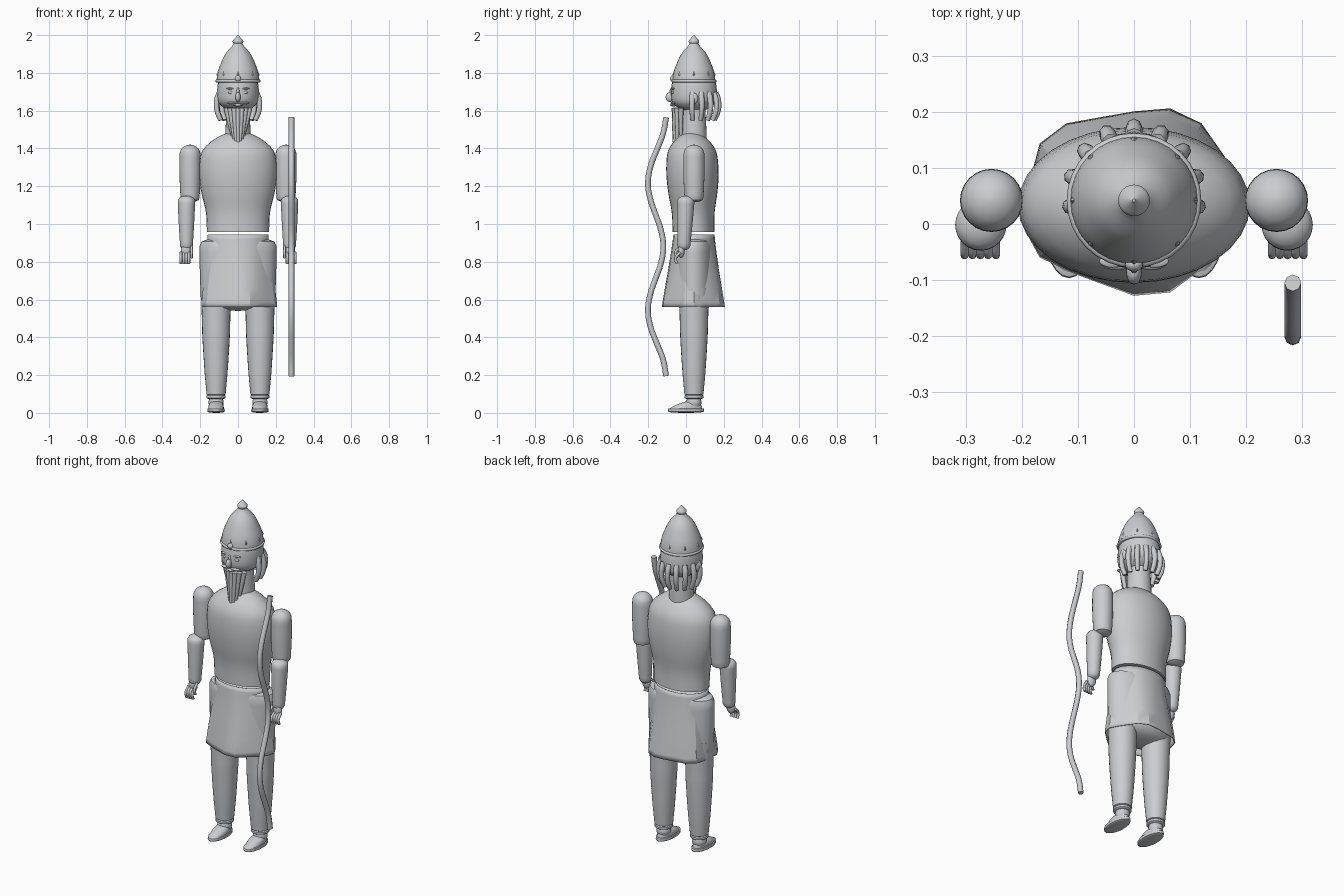
import bpy, bmesh, math
from mathutils import Vector, Matrix

if "Cube" in bpy.data.objects:
    bpy.data.objects.remove(bpy.data.objects["Cube"], do_unlink=True)

grey = bpy.data.materials.new("stone grey")
grey.use_nodes = True
grey.diffuse_color = (.6, .61, .63, 1)
grey.node_tree.nodes["Principled BSDF"].inputs["Base Color"].default_value = grey.diffuse_color
AXIS = .042  # y of the body's upright axis


def activate(ob):
    bpy.ops.object.select_all(action='DESELECT')
    ob.select_set(True)
    bpy.context.view_layer.objects.active = ob


def finish(ob, angle=50):
    ob.data.materials.append(grey)
    activate(ob)
    bpy.ops.object.shade_smooth_by_angle(angle=math.radians(angle))
    return ob


def from_bmesh(name, bm, angle=50):
    bmesh.ops.recalc_face_normals(bm, faces=bm.faces)
    mesh = bpy.data.meshes.new(name)
    bm.to_mesh(mesh)
    bm.free()
    ob = bpy.data.objects.new(name, mesh)
    bpy.context.collection.objects.link(ob)
    return finish(ob, angle)


def lerp(pair, t):
    return pair[0] + (pair[1] - pair[0]) * t


def smooth_value(values, t):
    """Smooth curve through evenly spaced values."""
    last = len(values) - 1
    i = min(int(t * last), last - 1)
    f = t * last - i
    b, c = values[i], values[i + 1]
    a, d = values[max(i - 1, 0)], values[min(i + 2, last)]
    slope_b, slope_c = (c - a) / 2, (d - b) / 2
    ease = f * f * (3 - 2 * f)
    return b + (c - b) * ease + slope_b * f * (1 - f) ** 2 - slope_c * f * f * (1 - f)


def rounding(distance, size):
    return math.sqrt(1 - (1 - distance / size) ** 2) if distance < size else 1


def turned(name, bottom, top, radii, x=0, y=(AXIS, AXIS), squash=(1, 1), ends=(0, 0),
           sides=24, steps=16, capped=True, fold=0, angle=40):
    """Upright oval form: radii spaced evenly from bottom to top, with rounded ends.
    The y centre and y squash change evenly; fold makes pleats that deepen downward."""
    bm = bmesh.new()
    loops = []
    for k in range(steps + 1):
        t = (1 - math.cos(math.pi * k / steps)) / 2
        z = lerp((bottom, top), t)
        r = smooth_value(radii, t) * rounding(z - bottom, ends[0]) * rounding(top - z, ends[1])
        r = max(r, .003)
        loop = []
        for i in range(sides):
            a = math.tau * i / sides
            pleated = r * (1 + fold * (1 - t) * math.cos(5 * a + .6))
            loop.append(bm.verts.new((x + pleated * math.cos(a),
                                      lerp(y, t) + pleated * lerp(squash, t) * math.sin(a), z)))
        loops.append(loop)
    for low, high in zip(loops, loops[1:]):
        for i in range(sides):
            j = (i + 1) % sides
            bm.faces.new((low[i], low[j], high[j], high[i]))
    if capped:
        bm.faces.new(loops[0])
        bm.faces.new(loops[-1])
    return from_bmesh(name, bm, angle)


def ball(name, at, size, segments=16, rings=10, turn=0):
    bm = bmesh.new()
    place = Matrix.Translation(at) @ Matrix.Rotation(turn, 4, 'Z') @ Matrix.Diagonal((*size, 1))
    bmesh.ops.create_uvsphere(bm, u_segments=segments, v_segments=rings, radius=1, matrix=place)
    return from_bmesh(name, bm)


def tube(name, points, radius, tip=1):
    curve = bpy.data.curves.new(name, 'CURVE')
    curve.dimensions = '3D'
    curve.bevel_depth = radius
    curve.bevel_resolution = 2
    curve.resolution_u = 4
    curve.use_fill_caps = True
    spline = curve.splines.new('BEZIER')
    spline.bezier_points.add(len(points) - 1)
    for i, (knot, p) in enumerate(zip(spline.bezier_points, points)):
        knot.co = p
        knot.handle_left_type = knot.handle_right_type = 'AUTO'
        knot.radius = lerp((1, tip), i / (len(points) - 1))
    ob = bpy.data.objects.new(name, curve)
    bpy.context.collection.objects.link(ob)
    activate(ob)
    bpy.ops.object.convert(target='MESH')
    return finish(bpy.context.object)


# Torso, neck and pelvis
turned("torso", .957, 1.49, (.165, .17, .195, .207, .195, .16), y=(.04, .03),
       squash=(.67, .67), ends=(0, .13), sides=32, steps=24)
turned("neck", 1.45, 1.63, (.068, .06))
turned("pelvis", .54, .94, (.195, .202, .205), squash=(.57, .5), ends=(.06, .05))

# Pleated skirt with a thin cloth edge
skirt = turned("skirt", .56, .945, (.198, .16), squash=(.83, .68), sides=20, steps=6,
               capped=False, fold=.06, angle=25)
cloth = skirt.modifiers.new("cloth thickness", 'SOLIDIFY')
cloth.thickness = .004

# Head and face
turned("head", 1.59, 1.78, (.085, .108, .11, .1), squash=(1.1, 1.1), ends=(.06, 0))
ball("nose", (0, -.086, 1.672), (.014, .022, .026))
ball("nose_bridge", (0, -.072, 1.695), (.009, .016, .03))
ball("lips", (0, -.068, 1.63), (.025, .016, .008))
for side, s in (("left", 1), ("right", -1)):
    ball(side + "_eye", (s * .037, -.066, 1.697), (.015, .01, .009))
    ball(side + "_brow", (s * .038, -.066, 1.717), (.024, .012, .005))
    ball(side + "_ear", (s * .106, AXIS, 1.665), (.012, .022, .03))
    ball(side + "_moustache", (s * .03, -.068, 1.64), (.03, .014, .007))

# Beard strands, longest in the middle
for i in range(-3, 4):
    t = i / 3
    back = .035 * t * t
    tip = 1.435 + back
    tube("beard_strand", [(lerp((.03, .062), h) * t, back - .062, lerp((tip, 1.615), h))
                          for h in (1, .7, .3, 0)], .014, .65)

# Hair locks around the sides and back
for i in range(9):
    a = lerp((-.15, math.pi + .15), i / 8)
    tube("hair_lock", [(.112 * bulge * math.cos(a), .05 + .12 * bulge * math.sin(a), z)
                       for bulge, z in ((.88, 1.695), (1, 1.66), (1, 1.6), (.83, 1.55))], .016, .8)

# Pointed hat with a knob, rolled brim, studs and front jewel
turned("hat", 1.75, 1.955, (.114, .108, .09, .065, .024), sides=32)
turned("hat_knob", 1.952, 2, (.023, .028, .016, .003))
bpy.ops.mesh.primitive_torus_add(location=(0, AXIS, 1.757), major_radius=.112, minor_radius=.008,
                                 major_segments=32, minor_segments=8)
bpy.context.object.name = "hat_brim"
finish(bpy.context.object)
for i in range(8):
    a = math.tau * i / 8
    spot = Vector((math.cos(a), math.sin(a), 0)) * .107 + Vector((0, AXIS, 1.79))
    ball("hat_stud", spot, (.007, .009, .018), segments=4, rings=2, turn=a)
ball("hat_jewel", (0, -.072, 1.77), (.016, .013, .016))

for side, s in (("left", 1), ("right", -1)):
    # Arms
    turned(side + "_upper_arm", 1.115, 1.42, (.05, .056, .055), s * .254, ends=(.02, .05))
    turned(side + "_forearm", .86, 1.15, (.033, .041, .047), s * .273, y=(-.012, 0), ends=(.025, .03))

    # Hands with curled fingers
    ball(side + "_palm", (s * .275, -.025, .86), (.027, .018, .04))
    for finger in range(5):
        x = s * (.246 + .014 * finger)
        drop = .03 if finger == 0 else 0
        tube(side + "_finger", [(x, -.03, .85 + drop), (x, -.055, .82 + drop),
                                (x, -.048, .79 + drop)], .0075)

    # Legs and ankles
    x = s * .116
    turned(side + "_thigh", .44, .66, (.074, .08), x)
    turned(side + "_shin", .085, .44, (.05, .06, .068, .074), x, ends=(.015, 0))
    turned(side + "_ankle", .03, .08, (.034, .04, .036), x)
    turned(side + "_cuff", .07, .1, (.05, .05), x, ends=(.01, .01))

    # Shoes: flat sole below a low sloping upper
    turned(side + "_sole", 0, .028, (.044, .046, .044), x, y=(0, 0), squash=(2.1, 2.1),
           ends=(.006, .006))
    turned(side + "_shoe", .024, .064, (.041, .038, .024), x, y=(0, .03), squash=(2.1, 1.2),
           ends=(0, .01))

# Double-curved bow
bow = []
for i in range(-8, 9):
    u = i / 8
    bow.append((.283, .015 * u * u - .12 - .085 * math.sin(math.pi * u) ** 2, .88 + .685 * u))
tube("bow", bow, .015)
